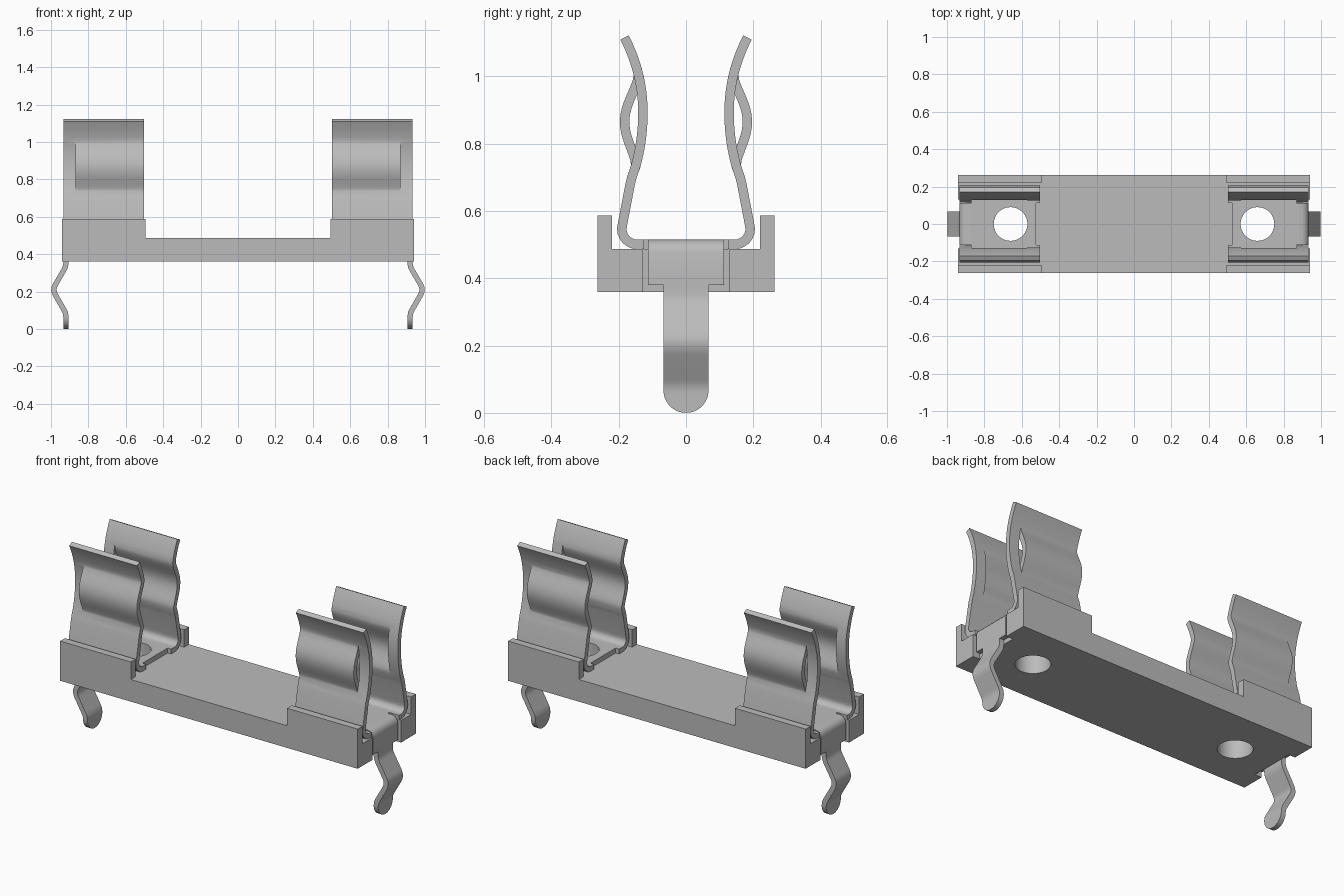
import bpy, bmesh, math

cube = bpy.data.objects.get("Cube")
if cube:
    bpy.data.objects.remove(cube, do_unlink=True)

grey = bpy.data.materials.new("plain grey")
grey.use_nodes = True
COLOUR = (0.5, 0.5, 0.5, 1)
grey.diffuse_color = COLOUR
grey.node_tree.nodes["Principled BSDF"].inputs["Base Color"].default_value = COLOUR

HOLE_X, HOLE_R, T = 0.66, 0.09, 0.028


def make_object(name, bm):
    bmesh.ops.recalc_face_normals(bm, faces=bm.faces)
    mesh = bpy.data.meshes.new(name)
    bm.to_mesh(mesh)
    bm.free()
    mesh.materials.append(grey)
    ob = bpy.data.objects.new(name, mesh)
    bpy.context.collection.objects.link(ob)
    return ob


def activate(ob):
    bpy.ops.object.select_all(action='DESELECT')
    ob.select_set(True)
    bpy.context.view_layer.objects.active = ob


def box(name, x0, x1, y0, y1, z0, z1):
    bm = bmesh.new()
    bmesh.ops.create_cube(bm, size=1)
    for v in bm.verts:
        v.co = ((x0 + x1) / 2 + v.co.x * (x1 - x0),
                (y0 + y1) / 2 + v.co.y * (y1 - y0),
                (z0 + z1) / 2 + v.co.z * (z1 - z0))
    return make_object(name, bm)


def hole_cutter(x):
    bm = bmesh.new()
    bmesh.ops.create_cone(bm, cap_ends=True, segments=48, radius1=HOLE_R,
                          radius2=HOLE_R, depth=0.4)
    bmesh.ops.translate(bm, verts=bm.verts, vec=(x, 0, 0.45))
    return make_object("hole_cutter", bm)


def cut(ob, cutter):
    cutter.hide_render = True
    activate(ob)
    mod = ob.modifiers.new("cut", 'BOOLEAN')
    mod.operation, mod.solver, mod.object = 'DIFFERENCE', 'EXACT', cutter
    bpy.ops.object.modifier_apply(modifier=mod.name)
    bpy.data.objects.remove(cutter, do_unlink=True)


def thicken(ob):
    activate(ob)
    mod = ob.modifiers.new("thickness", 'SOLIDIFY')
    mod.thickness, mod.offset, mod.use_even_offset = T, 0, True
    bpy.ops.object.modifier_apply(modifier=mod.name)


def smooth(ob):
    activate(ob)
    bpy.ops.object.shade_smooth_by_angle(angle=math.radians(32))


# Base: a shallow U extruded front to back, then channels, notches and holes cut
bm = bmesh.new()
outline = [(-0.942, 0.36), (0.942, 0.36), (0.942, 0.587), (0.495, 0.587),
           (0.495, 0.487), (-0.495, 0.487), (-0.495, 0.587), (-0.942, 0.587)]
face = bm.faces.new([bm.verts.new((x, -0.263, z)) for x, z in outline])
ext = bmesh.ops.extrude_face_region(bm, geom=[face])["geom"]
bmesh.ops.translate(bm, vec=(0, 0.526, 0),
                    verts=[g for g in ext if isinstance(g, bmesh.types.BMVert)])
base = make_object("base", bm)
cut(base, box("channel_cutter", -1.1, 1.1, -0.22, 0.22, 0.487, 0.8))
for s in (-1, 1):
    a, b = sorted((s * 0.9, s * 1.1))
    cut(base, box("notch_cutter", a, b, -0.13, 0.13, 0.3, 0.6))
    cut(base, hole_cutter(s * HOLE_X))
smooth(base)


# Clip section: flat floor, rounded corner, leaning side and flared neck
def neck(z):
    k = 0.48 if z > 0.893 else 0.6
    return 0.128 + k - math.sqrt(k * k - (z - 0.893) ** 2)


def bulge(z):
    t = (z - 0.735) / 0.27
    return neck(z) + (0.054 * math.sin(math.pi * t) ** 1.3 if 0.001 < t < 0.999 else 0)


def section(curve):
    half = [(0.113, 0.501), (0.125, 0.501), (0.145, 0.501)]
    for i in range(1, 7):
        a = math.radians(15 * i)
        half.append((0.145 + 0.046 * math.sin(a), 0.547 - 0.046 * math.cos(a)))
    half += [(0.188, 0.565), (0.166, 0.68), (0.161, 0.70)]
    zs = [0.735 + 0.27 * i / 16 for i in range(17)]
    zs += [1.03, 1.06, 1.09, 1.116]
    half += [(curve(z), z) for z in zs]
    return [(-y, z) for y, z in reversed(half)] + half


def clip(name, s):
    bm = bmesh.new()
    verts = {}

    def vert(x, y, z):
        key = (x, round(y, 5), round(z, 5))
        if key not in verts:
            verts[key] = bm.verts.new((s * x, y, z))
        return verts[key]

    # inner columns bow outward, the outer strip keeps the neck shape
    for x0, x1, curve in ((0.503, 0.525, bulge), (0.525, 0.87, bulge), (0.87, 0.932, neck)):
        pts = section(curve)
        for (ya, za), (yb, zb) in zip(pts, pts[1:]):
            mid = abs(ya + yb) / 2
            if za == zb == 0.501:
                if x0 == 0.503 and mid < 0.113:
                    continue          # floor is set back at the inner edge
                if x0 == 0.87 and mid < 0.125:
                    continue          # relief slots beside the tab
            bm.faces.new([vert(x0, ya, za), vert(x1, ya, za),
                          vert(x1, yb, zb), vert(x0, yb, zb)])
    ob = make_object(name, bm)
    thicken(ob)
    cut(ob, hole_cutter(s * HOLE_X))
    smooth(ob)


# Tab: folds down from the clip floor, narrows, kinks outward, ends in a round tip
def tab(name, s):
    path = [(0.87, 0.501), (0.895, 0.501), (0.908, 0.497), (0.916, 0.489), (0.92, 0.476),
            (0.92, 0.38), (0.92, 0.38), (0.92, 0.35), (0.923, 0.333), (0.93, 0.317),
            (0.975, 0.24), (0.982, 0.224), (0.984, 0.21), (0.982, 0.196),
            (0.975, 0.18), (0.932, 0.105), (0.923, 0.087), (0.92, 0.067)]
    r = 0.067
    rows = [(x, z, 0.113 if i < 6 else r) for i, (x, z) in enumerate(path)]
    rows += [(0.92, r - r * math.sin(a), r * math.cos(a))
             for a in (math.radians(10 * i) for i in range(1, 9))]
    rows.append((0.92, 0.0005, 0.006))
    bm = bmesh.new()
    grid = []
    for x, z, w in rows:
        ys = (-w, -min(w, r), min(w, r), w) if w > r else (-w, w)
        grid.append([bm.verts.new((s * x, y, z)) for y in ys])
    for a, b in zip(grid, grid[1:]):
        if len(a) != len(b):
            continue
        for i in range(len(a) - 1):
            bm.faces.new([a[i], a[i + 1], b[i + 1], b[i]])
    # weld the narrow strip to the middle of the wide plate
    bmesh.ops.remove_doubles(bm, verts=bm.verts, dist=0.0001)
    ob = make_object(name, bm)
    thicken(ob)
    smooth(ob)


for side, s in (("left", 1), ("right", -1)):
    clip(side + "_clip", s)
    tab(side + "_tab", s)
